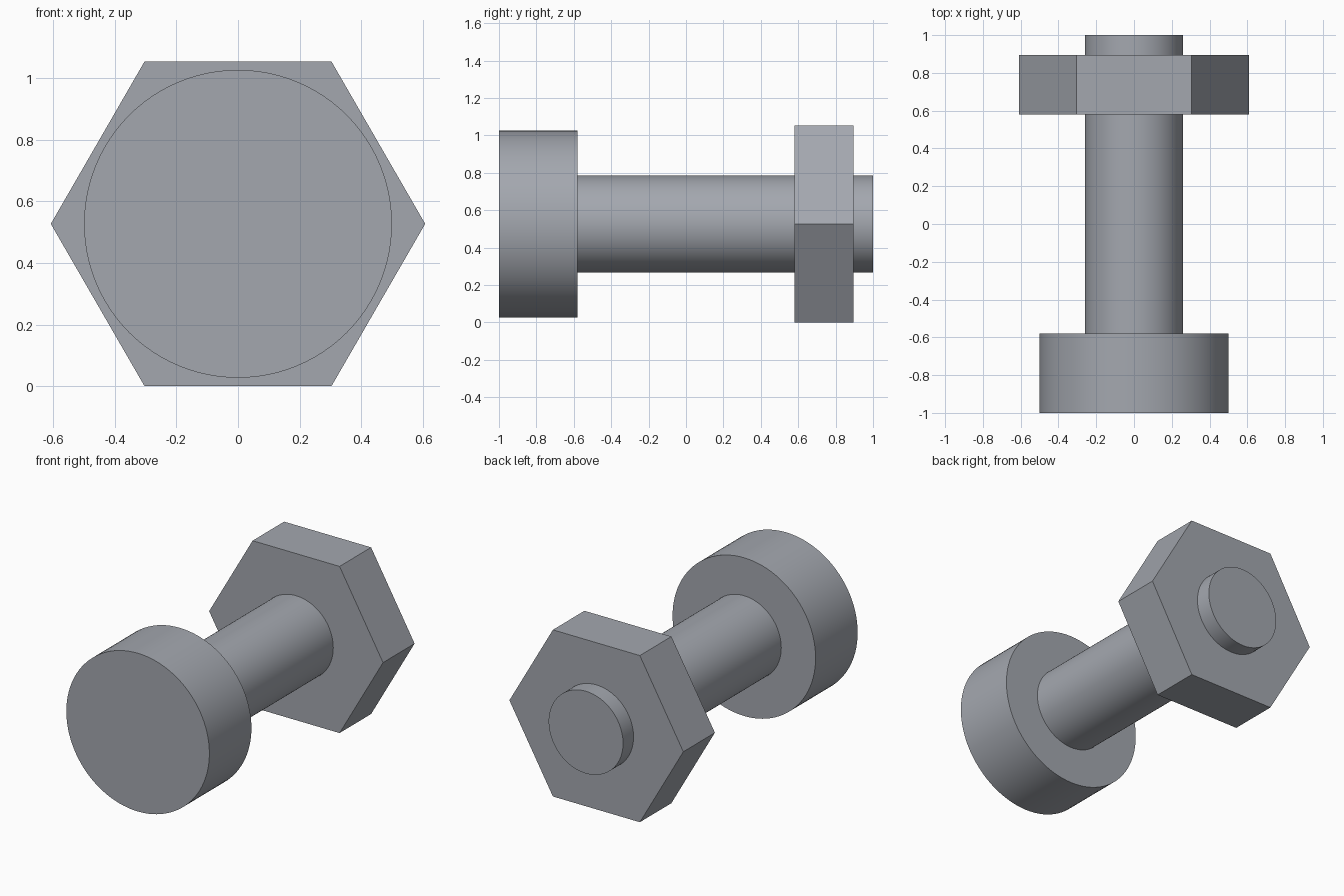
import bpy
import bmesh
import math

cube = bpy.data.objects.get("Cube")
if cube:
    bpy.data.objects.remove(cube, do_unlink=True)

AXIS_Z = 0.527  # height of the bolt's axis

# Single grey steel colour
steel = bpy.data.materials.new("grey steel")
steel.use_nodes = True
colour = (0.37, 0.39, 0.43, 1.0)
steel.diffuse_color = colour
steel.node_tree.nodes["Principled BSDF"].inputs["Base Color"].default_value = colour


def prism(name, sides, radius, y0, y1, smooth):
    """Regular prism along y, with its first corner on the +x side."""
    bm = bmesh.new()
    ring = []
    for i in range(sides):
        a = 2 * math.pi * i / sides
        ring.append(bm.verts.new((radius * math.cos(a), y0, radius * math.sin(a))))
    base = bm.faces.new(ring)
    result = bmesh.ops.extrude_face_region(bm, geom=[base], use_keep_orig=True)
    verts = [g for g in result["geom"] if isinstance(g, bmesh.types.BMVert)]
    bmesh.ops.translate(bm, verts=verts, vec=(0, y1 - y0, 0))
    bmesh.ops.recalc_face_normals(bm, faces=bm.faces[:])
    mesh = bpy.data.meshes.new(name)
    bm.to_mesh(mesh)
    bm.free()
    mesh.materials.append(steel)
    obj = bpy.data.objects.new(name, mesh)
    obj.location.z = AXIS_Z
    bpy.context.collection.objects.link(obj)
    if smooth:
        bpy.ops.object.select_all(action='DESELECT')
        obj.select_set(True)
        bpy.context.view_layer.objects.active = obj
        bpy.ops.object.shade_smooth_by_angle(angle=math.radians(30))
    return obj


# Round head at the front, shank through the nut, hexagonal nut near the back
prism("bolt_head", 96, 0.5, -1.0, -0.58, True)
prism("bolt_shank", 96, 0.26, -0.7, 1.0, True)
prism("hex_nut", 6, 0.608, 0.58, 0.895, False)
